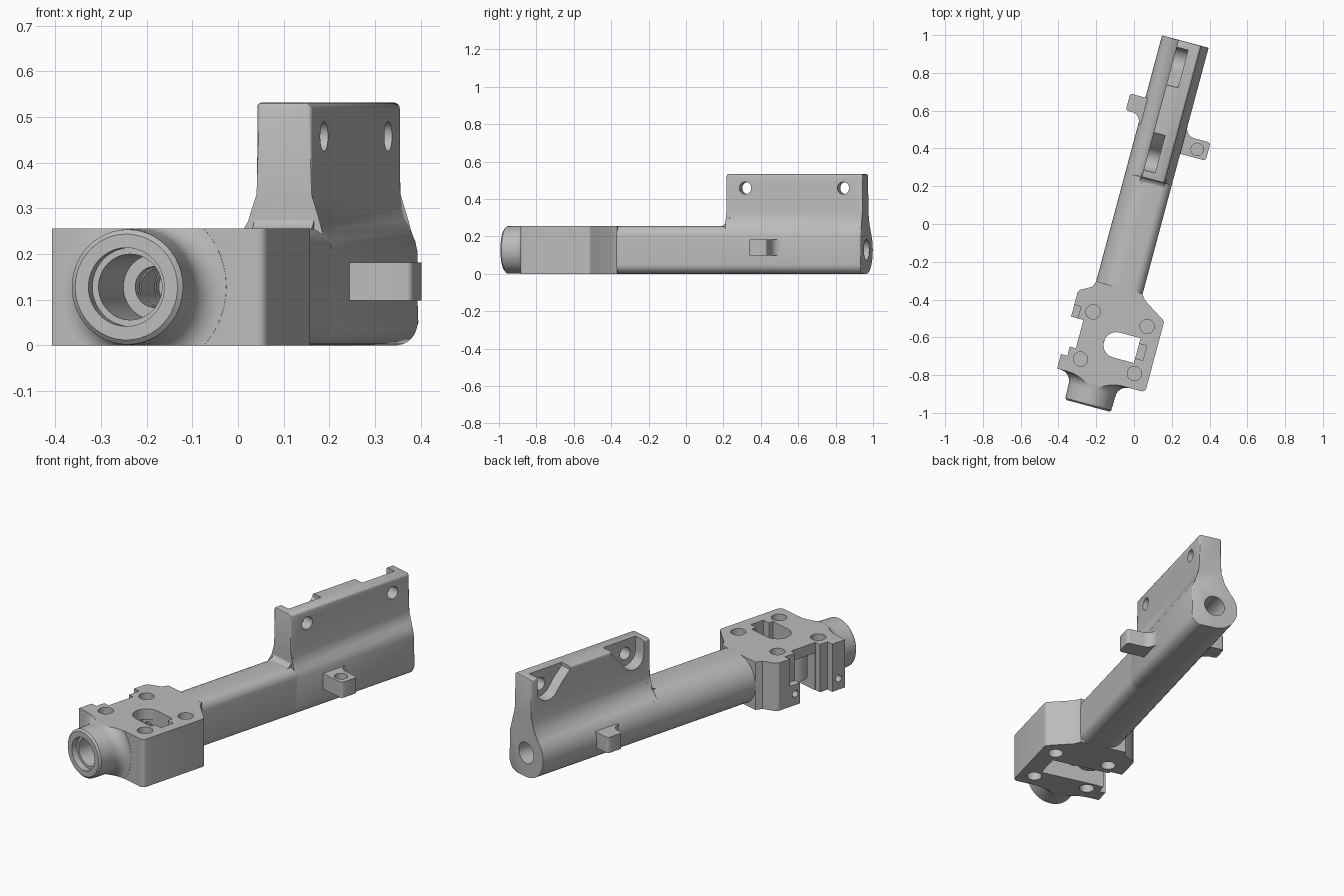
import bpy, bmesh
from math import sin, cos, radians, pi
from mathutils import Matrix

if "Cube" in bpy.data.objects:
    bpy.data.objects.remove(bpy.data.objects["Cube"])

TURN = Matrix.Rotation(radians(-15), 4, 'Z')   # whole part is turned on the floor
CX, CZ, R, TOP = 0.013, 0.128, 0.128, 0.256    # bore axis, tube radius, body height
MAP = {'x': lambda p, q, t: (t, p, q),
       'y': lambda p, q, t: (p, t, q),
       'z': lambda p, q, t: (p, q, t)}

grey = bpy.data.materials.new("light grey")
grey.use_nodes = True
grey.diffuse_color = (0.5, 0.5, 0.5, 1)
grey.node_tree.nodes["Principled BSDF"].inputs["Base Color"].default_value = (0.5, 0.5, 0.5, 1)


def arc(cx, cy, r, a0, a1, n=8):
    angles = [radians(a0 + (a1 - a0) * i / n) for i in range(n + 1)]
    return [(cx + r * cos(a), cy + r * sin(a)) for a in angles]


def finish(name, bm):
    bmesh.ops.recalc_face_normals(bm, faces=bm.faces)
    bm.transform(TURN)
    me = bpy.data.meshes.new(name)
    bm.to_mesh(me)
    bm.free()
    me.materials.append(grey)
    ob = bpy.data.objects.new(name, me)
    bpy.context.collection.objects.link(ob)
    return ob


def prism(name, pts, axis, a, b, bevel=0):
    bm = bmesh.new()
    lo, hi = [[bm.verts.new(MAP[axis](p, q, t)) for p, q in pts] for t in (a, b)]
    caps = [bm.faces.new(lo), bm.faces.new(hi)]
    n = len(pts)
    for i in range(n):
        j = (i + 1) % n
        bm.faces.new((lo[i], lo[j], hi[j], hi[i]))
    if bevel:
        rim = list({e for f in caps for e in f.edges})
        bmesh.ops.bevel(bm, geom=rim, offset=bevel, segments=2, profile=0.5, affect='EDGES')
    return finish(name, bm)


def box(name, x0, x1, y0, y1, z0, z1):
    return prism(name, [(x0, y0), (x1, y0), (x1, y1), (x0, y1)], 'z', z0, z1)


def disc(name, p, q, r, axis, a, b):
    return prism(name, arc(p, q, r, 0, 345, 23), axis, a, b)


def lathe(name, profile):
    bm = bmesh.new()
    vs = [bm.verts.new((CX + r, y, CZ)) for r, y in profile]
    es = [bm.edges.new(pair) for pair in zip(vs, vs[1:])]
    bmesh.ops.spin(bm, geom=vs + es, cent=(CX, 0, CZ), axis=(0, 1, 0),
                   angle=2 * pi, steps=48)
    bmesh.ops.remove_doubles(bm, verts=bm.verts, dist=0.0001)
    return finish(name, bm)


def carve(ob, tools, op='DIFFERENCE'):
    for tool in tools:
        m = ob.modifiers.new("carve", 'BOOLEAN')
        m.operation, m.object, m.solver = op, tool, 'EXACT'
    bpy.context.view_layer.update()
    dg = bpy.context.evaluated_depsgraph_get()
    me = bpy.data.meshes.new_from_object(ob.evaluated_get(dg))
    ob.modifiers.clear()
    ob.data = me


# Stepped bore shared by every part on the axis
bore = lathe("bore_cutter", [
    (0, -1.1), (0.086, -1.1), (0.086, -0.96), (0.072, -0.96), (0.072, -0.75),
    (0.045, -0.75), (0.045, -0.55), (0.03, -0.55), (0.03, 0.6), (0.056, 0.6),
    (0.056, 1.1), (0, 1.1)])
cutters = [bore]

# Tube: round on one side, small corner fillets on the other
low_corner = arc(0.09, 0.05, 0.05, -90, 0)
tube = prism("tube", arc(CX, CZ, R, 90, 270, 20) + low_corner
             + arc(0.09, TOP - 0.05, 0.05, 0, 90), 'y', -0.4, 0.27)
carve(tube, [bore])

# Rear section with the upright plate blended into the tube
flare_right = [(0.14, 0.205), (0.135, 0.228), (0.124, 0.25), (0.11, 0.275),
               (0.102, 0.3), (0.1, 0.33)]
flare_left = [(-0.025, 0.33), (-0.028, 0.3), (-0.038, 0.268)]
plate = prism("mounting_plate", arc(CX, CZ, R, 125, 270, 16) + low_corner + flare_right
              + arc(0.086, 0.518, 0.014, 0, 90, 4) + arc(-0.015, 0.522, 0.01, 90, 180, 4)
              + flare_left, 'y', 0.25, 1.003, 0.007)
plate_tools = [bore]
for y, side in ((0.355, 1), (0.897, -1)):
    # screw hole, and a rounded pocket open at the top with one sloping wall
    plate_tools.append(disc("screw_cutter", y, 0.458, 0.033, 'x', -0.2, 0.3))
    pocket = arc(0, 0.458, 0.066, 180, 325, 12) + [(0.085, 0.46), (0.14, 0.515),
                                                   (0.14, 0.6), (-0.066, 0.6)]
    plate_tools.append(prism("pocket_cutter", [(y + side * p, q) for p, q in pocket],
                             'x', -0.2, 0.038))
carve(plate, plate_tools)
cutters += plate_tools[1:]

# Fillet in front of the upright plate
prism("plate_fillet", arc(0.215, 0.293, 0.04, 270, 360, 6) + [(0.27, 0.3), (0.27, 0.25)],
      'x', -0.03, 0.105)

# Front block with chamfers into the tube
block = prism("front_block", [(-0.195, -0.845)] + arc(0.266, -0.823, 0.022, -90, 0, 5)
              + arc(0.266, -0.468, 0.022, 0, 55, 4) + [(0.16, -0.375), (0.138, -0.345),
                                                       (-0.114, -0.345), (-0.127, -0.378),
                                                       (-0.185, -0.41), (-0.195, -0.425)],
              'z', 0, TOP)
block_tools = [
    bore,
    box("cavity_cutter", -0.4, 0.19, -0.712, -0.575, -0.1, 0.2),
    box("recess_cutter", -0.4, -0.127, -0.715, -0.56, -0.1, 0.4),
    box("step_cutter", -0.4, -0.16, -0.765, -0.71, -0.1, 0.4),
    box("tab_cutter", -0.4, -0.158, -0.57, -0.495, 0.11, 0.4),
    box("shelf_cutter", 0.15, 0.232, -0.685, -0.605, 0.1, 0.4),
    prism("window_cutter", arc(0.075, -0.643, 0.068, 90, 270, 10)
          + [(0.19, -0.711), (0.19, -0.575)], 'z', 0.1, 0.4)]
for x in (-0.089, 0.207):
    for y in (-0.506, -0.764):
        for z in (-0.05, TOP - 0.05):
            block_tools.append(disc("bolt_cutter", x, y, 0.038, 'z', z, z + 0.1))
for y in (-0.53, -0.805):
    block_tools.append(disc("pin_cutter", y, 0.06, 0.018, 'x', -0.3, -0.14))
carve(block, block_tools)
cutters += block_tools[1:]

# Rounded guide inside the cavity
guide = disc("cavity_guide", -0.055, -0.643, 0.064, 'z', 0.07, 0.205)
carve(guide, [bore])

# Nose ring flaring into the block
nose = lathe("nose_ring", [(0, -0.993), (0.116, -0.993), (0.126, -0.984)]
             + arc(0.187, -0.905, 0.059, 180, 90) + [(0.187, -0.82), (0, -0.82)])
limit = box("nose_limit", -0.4, 0.4, -1.2, -0.7, 0, TOP)
carve(nose, [limit], 'INTERSECT')
carve(nose, [bore])
cutters.append(limit)

# Side ears, each with one concave flank
ear_right = prism("ear_left", [(0.09, 0.422)] + arc(0.266, 0.436, 0.014, -90, 0, 4)
                  + arc(0.266, 0.507, 0.014, 0, 90, 4) + arc(0.19, 0.571, 0.05, 270, 180)
                  + [(0.09, 0.571)], 'z', 0.098, 0.182)
ear_hole = disc("ear_cutter", 0.221, 0.468, 0.033, 'z', 0.13, 0.3)
carve(ear_right, [ear_hole])
cutters.append(ear_hole)
prism("ear_right", [(-0.08, 0.662)] + arc(-0.184, 0.648, 0.014, 90, 180, 4)
      + arc(-0.184, 0.584, 0.014, 180, 270, 4) + arc(-0.164, 0.52, 0.05, 90, 0)
      + [(-0.08, 0.52)], 'z', 0.098, 0.182)

# Drop the cutters, then smooth the curved faces
for c in cutters:
    bpy.data.objects.remove(c)
bpy.ops.object.select_all(action='DESELECT')
for ob in bpy.context.collection.objects:
    if ob.type == 'MESH':
        ob.select_set(True)
        bpy.context.view_layer.objects.active = ob
bpy.ops.object.shade_smooth_by_angle(angle=radians(32))
